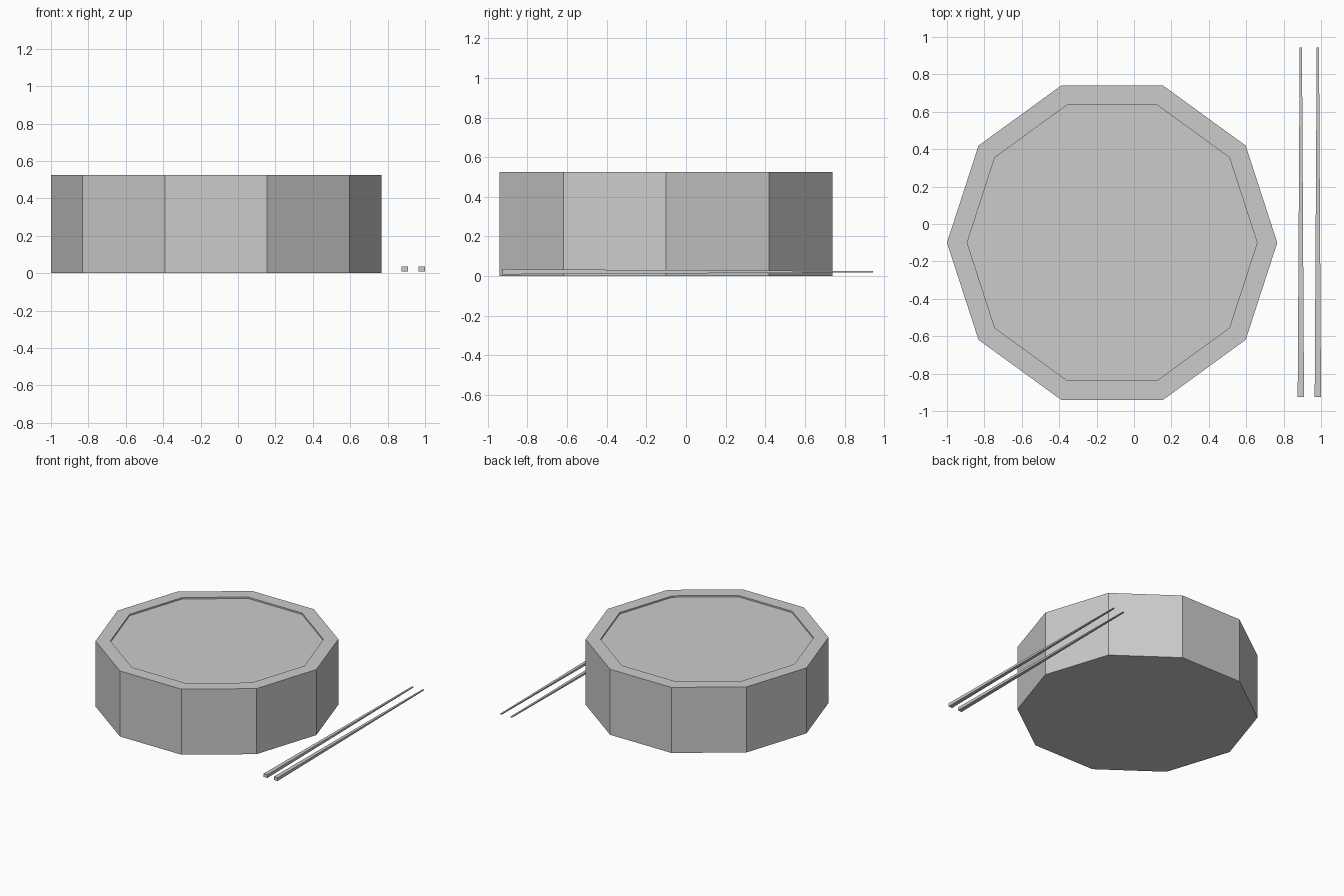
import bpy, bmesh
from mathutils import Vector
from math import cos, sin, pi

if "Cube" in bpy.data.objects:
    bpy.data.objects.remove(bpy.data.objects["Cube"])


def make_object(name, bm):
    bmesh.ops.recalc_face_normals(bm, faces=bm.faces)
    mesh = bpy.data.meshes.new(name)
    bm.to_mesh(mesh)
    bm.free()
    obj = bpy.data.objects.new(name, mesh)
    bpy.context.collection.objects.link(obj)
    return obj


def loft(name, rings):
    """Closed solid through a list of equal-length point rings."""
    bm = bmesh.new()
    loops = [[bm.verts.new(p) for p in ring] for ring in rings]
    n = len(loops[0])
    for a, b in zip(loops, loops[1:]):
        for i in range(n):
            j = (i + 1) % n
            bm.faces.new((a[i], a[j], b[j], b[i]))
    bm.faces.new(loops[0])
    bm.faces.new(loops[-1])
    return make_object(name, bm)


# Ten-sided bowl: outer wall, flat rim, shallow recessed filling
def decagon(r, z):
    return [(-0.117 + r * cos(i * pi / 5), -0.10 + r * sin(i * pi / 5), z)
            for i in range(10)]


loft("bowl", [decagon(0.883, 0), decagon(0.883, 0.526),
              decagon(0.775, 0.526), decagon(0.775, 0.514)])


# Pair of tapered square sticks lying beside the bowl
def section(x, y, hx, hz):
    return [(x + sx * hx, y, 0.022 + sz * hz)
            for sx, sz in ((-1, -1), (1, -1), (1, 1), (-1, 1))]


for name, x in (("chopstick_inner", 0.892), ("chopstick_outer", 0.983)):
    loft(name, [section(x, -0.925, 0.017, 0.013),
                section(x, 0.943, 0.006, 0.003)])
